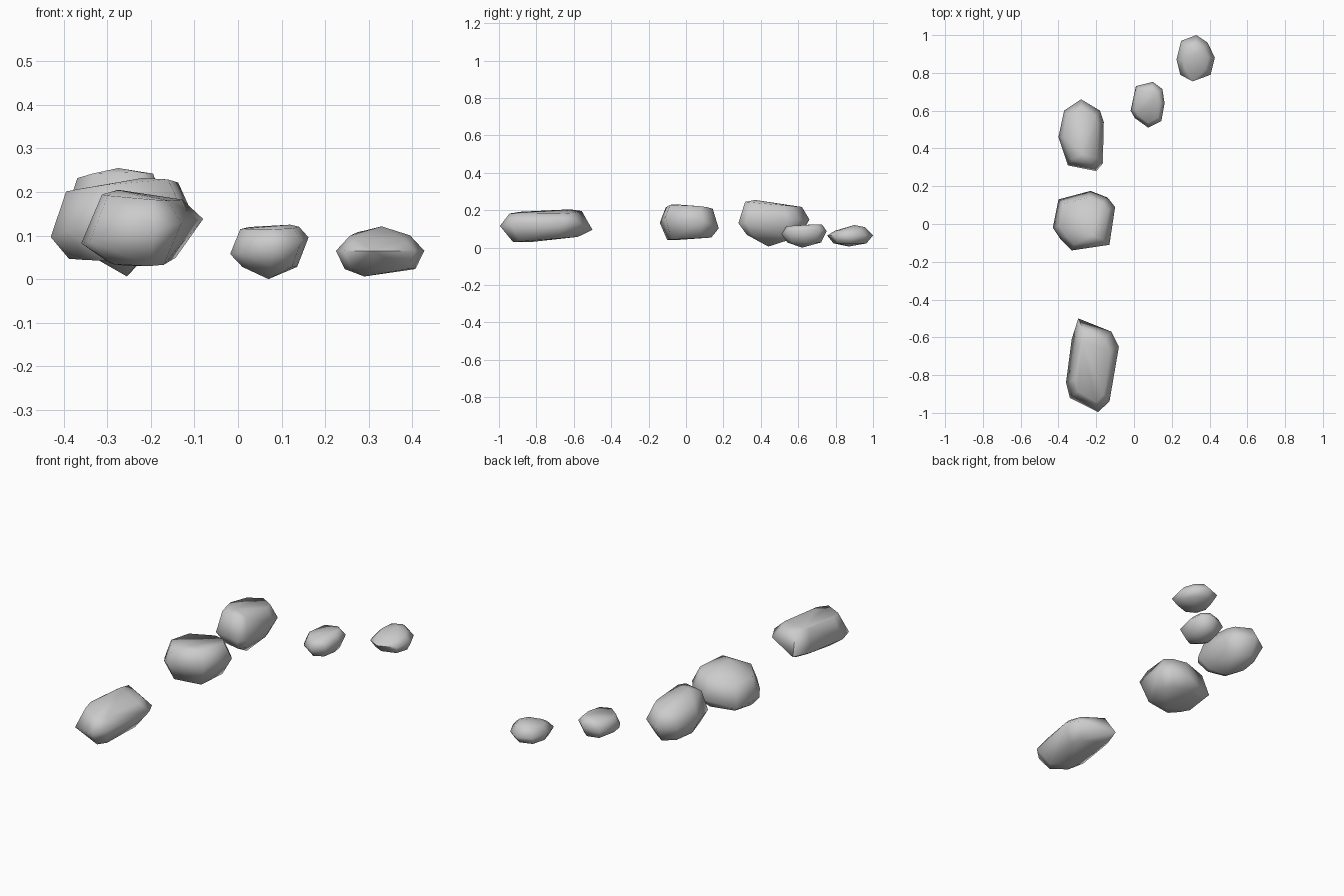
import bpy, bmesh, math

if "Cube" in bpy.data.objects:
    bpy.data.objects.remove(bpy.data.objects["Cube"])


def rock(name, outline, centre, girdle, crown, base, peak, keel):
    """Hull of a girdle outline plus a shrunken, tilted crown and base.
    Each layer is (scale x, scale y, height, tilt in x, tilt in y)."""
    cx, cy = centre
    bm = bmesh.new()
    for sx, sy, z, tx, ty in ((1, 1) + girdle, crown, base):
        for x, y in outline:
            dx, dy = (x - cx) * sx, (y - cy) * sy
            bm.verts.new((cx + dx, cy + dy, z + tx * dx + ty * dy))
    for p in (peak, keel):
        bm.verts.new(p)
    bmesh.ops.convex_hull(bm, input=bm.verts)
    bmesh.ops.delete(bm, geom=[v for v in bm.verts if not v.link_faces], context='VERTS')
    bmesh.ops.recalc_face_normals(bm, faces=bm.faces)
    me = bpy.data.meshes.new(name)
    bm.to_mesh(me)
    bm.free()
    ob = bpy.data.objects.new(name, me)
    bpy.context.collection.objects.link(ob)
    bpy.ops.object.select_all(action='DESELECT')
    ob.select_set(True)
    bpy.context.view_layer.objects.active = ob
    bpy.ops.object.shade_smooth_by_angle(angle=math.radians(75))


# long flat rock at the front
rock("front_long_rock",
     [(-.295, -.50), (-.12, -.57), (-.08, -.65), (-.13, -.94),
      (-.19, -.995), (-.34, -.92), (-.36, -.84), (-.33, -.61)],
     (-.22, -.76), (.11, .2, 0), (.66, .78, .188, -.08, .02),
     (.55, .7, .043, 0, .08), (-.275, -.62, .205), (-.25, -.83, .03))

# round rock in the middle
rock("middle_round_rock",
     [(-.43, -.02), (-.40, .13), (-.23, .175), (-.14, .14),
      (-.10, .09), (-.13, -.11), (-.33, -.14), (-.39, -.08)],
     (-.27, .015), (.12, .18, -.15), (.78, .8, .212, .1, -.06),
     (.74, .75, .048, 0, .05), (-.22, -.06, .232), (-.27, -.06, .04))

# tall rock behind it
rock("rear_tall_rock",
     [(-.40, .46), (-.37, .60), (-.28, .66), (-.18, .60),
      (-.16, .54), (-.165, .32), (-.20, .28), (-.35, .31)],
     (-.28, .46), (.14, 0, .05), (.74, .8, .232, 0, -.09),
     (.65, .75, .065, 0, -.03), (-.275, .37, .255), (-.255, .44, .006))

# two small rocks trailing off to the back right
rock("small_rock",
     [(-.018, .60), (.01, .73), (.10, .752), (.15, .715),
      (.162, .64), (.145, .545), (.075, .51), (.005, .56)],
     (.075, .635), (.078, .2, .05), (.75, .8, .118, .03, .04),
     (.7, .75, .028, 0, 0), (.12, .69, .125), (.07, .62, 0))

rock("far_small_rock",
     [(.225, .87), (.25, .97), (.33, 1.0), (.39, .96),
      (.428, .88), (.405, .79), (.31, .755), (.245, .79)],
     (.325, .875), (.065, 0, 0), (.68, .65, .1, 0, .12),
     (.8, .72, .023, 0, 0), (.33, .9, .121), (.29, .87, .006))
